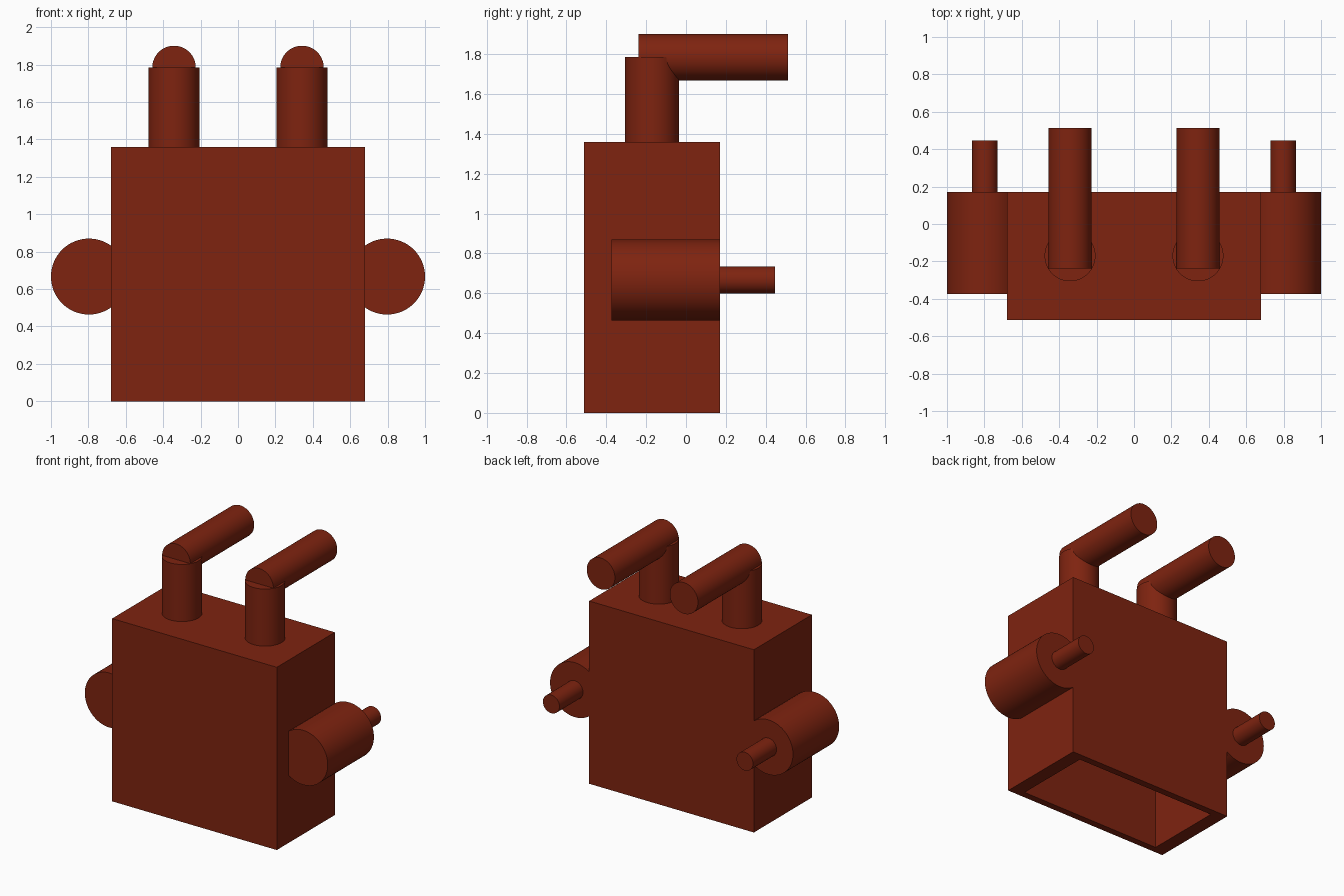
import bpy, bmesh, math
from mathutils import Vector

cube = bpy.data.objects.get("Cube")
if cube:
    bpy.data.objects.remove(cube, do_unlink=True)

# Single rust-red paint
rust = bpy.data.materials.new("rust_red")
rust.use_nodes = True
colour = (0.21, 0.017, 0.005, 1.0)
rust.diffuse_color = colour
bsdf = rust.node_tree.nodes["Principled BSDF"]
bsdf.inputs["Base Color"].default_value = colour
bsdf.inputs["Roughness"].default_value = 0.7


def cylinder(name, radius, start, end):
    """Capped smooth cylinder running from start to end."""
    a, b = Vector(start), Vector(end)
    axis = b - a
    bpy.ops.mesh.primitive_cylinder_add(
        vertices=64, radius=radius, depth=axis.length, location=(a + b) / 2,
        rotation=axis.to_track_quat('Z', 'Y').to_euler())
    obj = bpy.context.object
    obj.name = name
    obj.data.materials.append(rust)
    bpy.ops.object.shade_smooth_by_angle(angle=math.radians(40))
    return obj


# Hollow body: a box whose underside is inset and pushed up into a cavity
W, Y0, Y1, H = 0.678, -0.512, 0.17, 1.36
CAVITY_TOP, INSET = 1.26, 0.85
mid_y = (Y0 + Y1) / 2
bm = bmesh.new()
bmesh.ops.create_cube(bm, size=1)
for v in bm.verts:
    v.co = Vector((v.co.x * 2 * W, v.co.y * (Y1 - Y0) + mid_y, (v.co.z + 0.5) * H))
bm.normal_update()
floor = min(bm.faces, key=lambda f: f.normal.z)


def inner_face(face):
    """Extrude one face in place and return the new face."""
    result = bmesh.ops.extrude_discrete_faces(bm, faces=[face])
    return result["faces"][0]


floor = inner_face(floor)
for v in floor.verts:
    v.co.x *= INSET
    v.co.y = mid_y + (v.co.y - mid_y) * INSET
floor = inner_face(floor)
for v in floor.verts:
    v.co.z = CAVITY_TOP
bmesh.ops.recalc_face_normals(bm, faces=bm.faces)
mesh = bpy.data.meshes.new("body")
bm.to_mesh(mesh)
bm.free()
mesh.materials.append(rust)
body = bpy.data.objects.new("body", mesh)
bpy.context.collection.objects.link(body)

# Mirrored cylinders and pipes
for side, s in (("left", 1), ("right", -1)):
    x, z = s * 0.797, 0.667
    cylinder(side + "_side_drum", 0.203, (x, -0.373, z), (x, 0.17, z))
    cylinder(side + "_rear_pin", 0.068, (x, 0.15, z), (x, 0.447, z))
    px = s * 0.342
    cylinder(side + "_upright_pipe", 0.136, (px, -0.17, 1.34), (px, -0.17, 1.785))
    cylinder(side + "_rear_pipe", 0.116, (px, -0.238, 1.785), (px, 0.513, 1.785))
